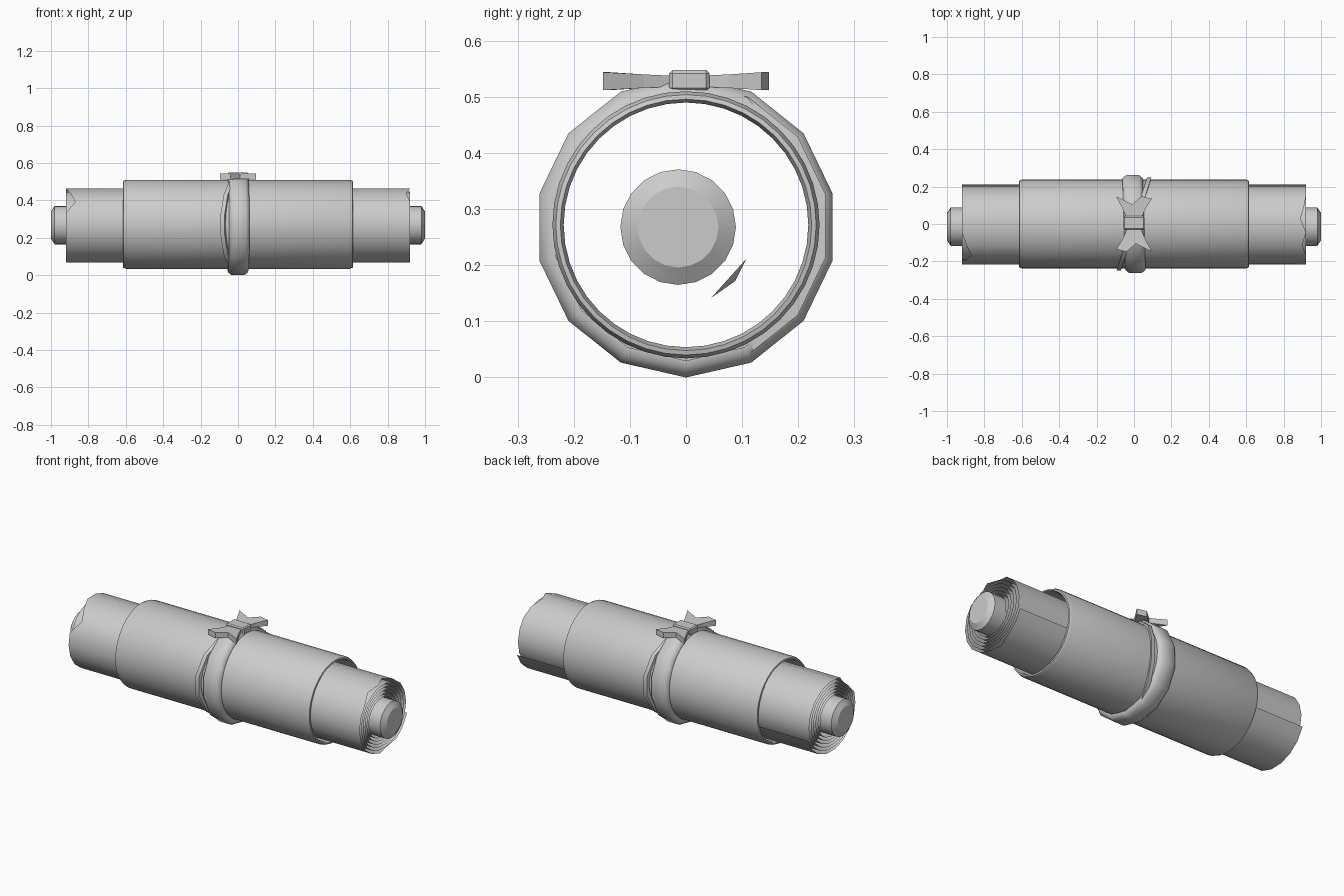
import bpy, bmesh
from math import sin, cos, pi, radians

if "Cube" in bpy.data.objects:
    bpy.data.objects.remove(bpy.data.objects["Cube"])


def finish(name, bm, smooth=None, recalc=True):
    if recalc:
        bmesh.ops.recalc_face_normals(bm, faces=bm.faces[:])
    me = bpy.data.meshes.new(name)
    bm.to_mesh(me)
    bm.free()
    ob = bpy.data.objects.new(name, me)
    bpy.context.collection.objects.link(ob)
    if smooth:
        bpy.ops.object.select_all(action='DESELECT')
        ob.select_set(True)
        bpy.context.view_layer.objects.active = ob
        bpy.ops.object.shade_smooth_by_angle(angle=radians(smooth))
    return ob


def lathe(name, profile, sides, cy, cz, closed=True, slant=0.0, shift=0.0, smooth=40):
    """Revolve an (x, radius) profile around the x axis; slant shears x along y."""
    bm = bmesh.new()
    rings = []
    for i in range(sides):
        a = 2 * pi * i / sides
        rings.append([bm.verts.new((x + shift + slant * r * sin(a),
                                    cy + r * sin(a), cz - r * cos(a)))
                      for x, r in profile])
    n = len(profile)
    for i in range(sides):
        p, q = rings[i], rings[(i + 1) % sides]
        for j in range(n if closed else n - 1):
            k = (j + 1) % n
            bm.faces.new((p[j], p[k], q[k], q[j]))
    if not closed:
        bm.faces.new([r[0] for r in rings])
        bm.faces.new([r[-1] for r in rings])
    return finish(name, bm, smooth)


def mirrored(half):
    return half + [(-x, r) for x, r in reversed(half)]


# Core rod with chamfered ends
lathe("core_rod", mirrored([(-1, .072), (-.98, .103)]), 20, -.014, .268, closed=False, smooth=30)

# Outer sleeve with rounded rims
outer = mirrored([(-.615, .224), (-.613, .232), (-.598, .238)])
inner = [(.600, .218), (-.600, .218)]
lathe("sleeve", outer + inner, 40, 0, .272)

# Main band and the thin slanted band
band = mirrored([(-.055, .238), (-.054, .252), (-.035, .268)])
lathe("wide_band", band, 14, 0, .268, slant=-.03, smooth=50)
thin = mirrored([(-.013, .236), (-.011, .255)])
lathe("thin_band", thin, 14, 0, .270, slant=.33, smooth=50)

# Rolled sheet: a slightly flattened spiral with ragged ends on the last turn
bm = bmesh.new()
turns, per = 6, 18
steps = turns * per
tear_l = {steps - 10: .05, steps - 11: .025}
tear_r = {steps - 13: .03, steps - 14: .01, steps - 11: .02, steps - 3: .015}
prev = None
for i in range(steps + 1):
    t = i / steps
    a = radians(-18) - 2 * pi * (steps - i) / per
    r = .112 + .111 * t
    y, z = r * cos(a) - .012 * (1 - t), .27 + .935 * r * sin(a)
    pair = (bm.verts.new((-.92 + tear_l.get(i, 0), y, z)),
            bm.verts.new((.92 - tear_r.get(i, 0), y, z)))
    if prev:
        bm.faces.new((prev[0], prev[1], pair[1], pair[0]))
    prev = pair
finish("rolled_sheet", bm, 25, recalc=False)

# Small torn flap between the layers
bm = bmesh.new()
bm.faces.new([bm.verts.new(v) for v in
              ((.91, .045, .142), (.88, .088, .172), (.91, .108, .212))])
finish("torn_flap", bm, recalc=False)

# Bow loops with notched tails, thicker toward the outside
for name, s in (("bow_loop_back", 1), ("bow_loop_front", -1)):
    bm = bmesh.new()
    outline = [(-.04, .03, .010), (-.058, .075, .012), (-.095, .148, .016), (-.01, .105, .014),
               (.04, .148, .016), (.095, .135, .016), (.058, .075, .012), (.04, .03, .010)]
    top = [bm.verts.new((s * x, s * y, .528 + h)) for x, y, h in outline]
    low = [bm.verts.new((s * x, s * y, .528 - h)) for x, y, h in outline]
    bm.faces.new(top)
    bm.faces.new(low[::-1])
    for i in range(len(top)):
        j = (i + 1) % len(top)
        bm.faces.new((top[j], top[i], low[i], low[j]))
    finish(name, bm)

# Bow knot
bm = bmesh.new()
bmesh.ops.create_cube(bm, size=1)
for v in bm.verts:
    v.co = (v.co.x * .114, .006 + v.co.y * .072, .529 + v.co.z * .038)
bmesh.ops.bevel(bm, geom=bm.edges[:], offset=.006, segments=1, affect='EDGES')
finish("bow_knot", bm)
